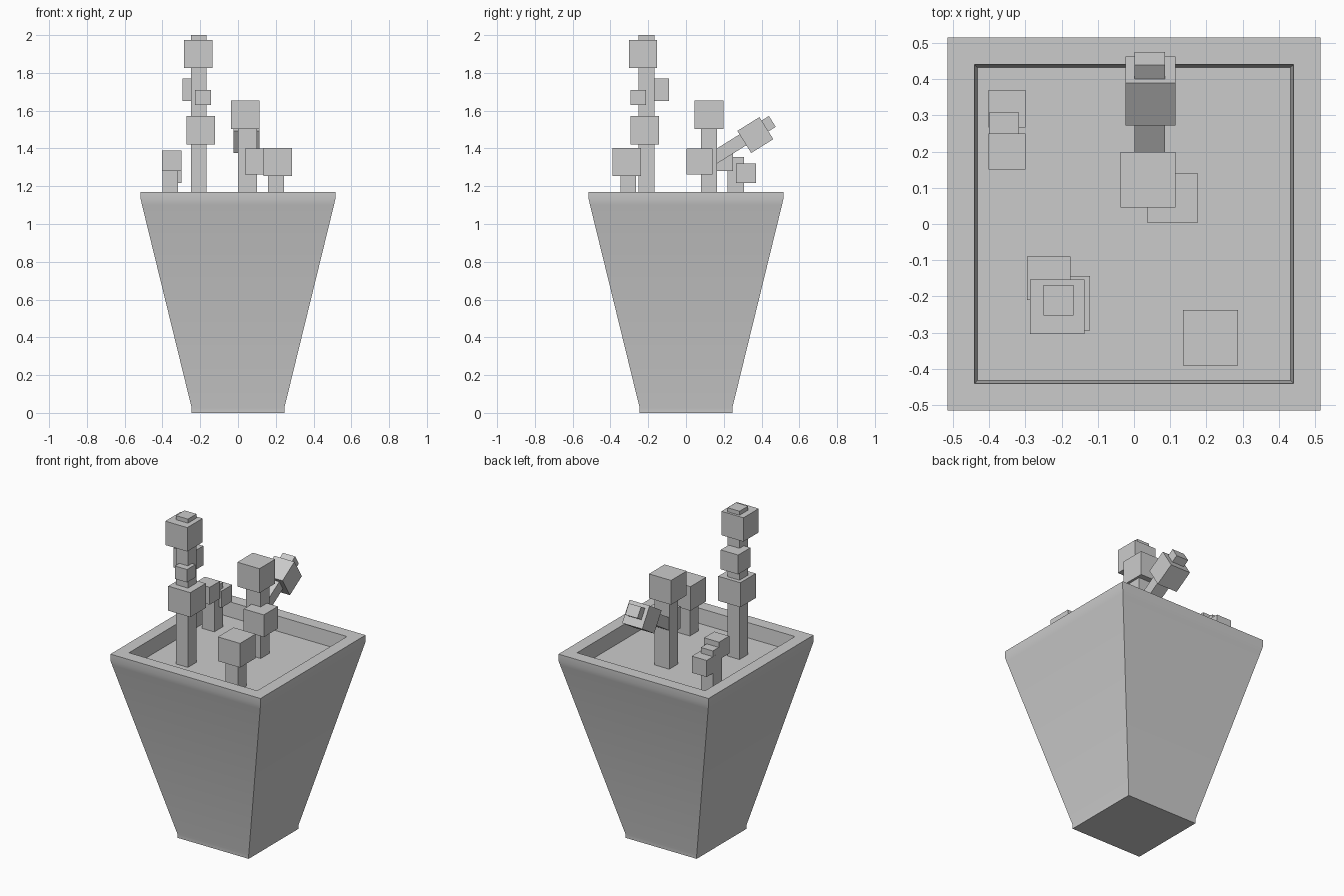
import bpy, bmesh, math
from mathutils import Matrix, Vector

if "Cube" in bpy.data.objects:
    bpy.data.objects.remove(bpy.data.objects["Cube"])

SOIL = 1.08


def finish(bm, name, mat=None):
    bmesh.ops.recalc_face_normals(bm, faces=bm.faces)
    me = bpy.data.meshes.new(name)
    bm.to_mesh(me)
    bm.free()
    ob = bpy.data.objects.new(name, me)
    bpy.context.collection.objects.link(ob)
    if mat:
        ob.matrix_world = mat
    return ob


def box(name, lo, hi, mat=None):
    lo, hi = Vector(lo), Vector(hi)
    bm = bmesh.new()
    bmesh.ops.create_cube(bm, size=1)
    bmesh.ops.scale(bm, vec=hi - lo, verts=bm.verts)
    bmesh.ops.translate(bm, vec=(lo + hi) / 2, verts=bm.verts)
    return finish(bm, name, mat)


# square tapered planter: stacked square rings (half width, height)
profile = [(0.245, 0), (0.245, 0.025), (0.508, 1.10), (0.515, 1.13), (0.515, 1.17),
           (0.44, 1.17), (0.432, SOIL)]
bm = bmesh.new()
rings = [[bm.verts.new((sx * r, sy * r, z)) for sx, sy in ((-1, -1), (1, -1), (1, 1), (-1, 1))]
         for r, z in profile]
for a, b in zip(rings, rings[1:]):
    for i in range(4):
        j = (i + 1) % 4
        bm.faces.new((a[i], a[j], b[j], b[i]))
bm.faces.new(rings[0][::-1])
bm.faces.new(rings[-1])
pot = finish(bm, "planter")
bpy.context.view_layer.objects.active = pot
pot.select_set(True)
bpy.ops.object.shade_smooth_by_angle(angle=math.radians(30))

# tall plant
box("tall_stem", (-0.25, -0.252, SOIL), (-0.167, -0.168, 2.0))
box("tall_top_leaf", (-0.287, -0.303, 1.827), (-0.136, -0.153, 1.975))
box("tall_lower_leaf", (-0.273, -0.294, 1.42), (-0.121, -0.143, 1.572))
box("tall_back_leaf", (-0.295, -0.21, 1.65), (-0.175, -0.09, 1.77))
box("tall_small_leaf", (-0.227, -0.295, 1.63), (-0.143, -0.213, 1.71))

# middle plant
box("middle_stem", (0.0, 0.08, SOIL), (0.1, 0.164, 1.6))
box("middle_top_leaf", (-0.037, 0.046, 1.503), (0.115, 0.199, 1.654))
box("middle_side_leaf", (0.037, 0.003, 1.262), (0.175, 0.141, 1.4))

# leaning branch: local y runs along the branch, origin at its outer tip
lean = Matrix.Translation((0.043, 0.457, 1.543)) @ Matrix.Rotation(math.radians(32), 4, 'X')
box("branch_stem", (-0.042, -0.397, -0.034), (0.042, 0, 0.034), lean)
head = Matrix.Translation((0.046, 0.367, 1.471)) @ Matrix.Rotation(math.radians(32), 4, 'X')
box("branch_leaf", (-0.069,) * 3, (0.069,) * 3, head)

# short front plant
box("short_stem", (0.158, -0.348, SOIL), (0.243, -0.264, 1.35))
box("short_leaf", (0.135, -0.39, 1.253), (0.287, -0.237, 1.403))

# sprout in the back left corner
box("sprout_stem", (-0.4, 0.22, SOIL), (-0.317, 0.308, 1.355))
box("sprout_front_leaf", (-0.402, 0.15, 1.28), (-0.299, 0.25, 1.388))
box("sprout_back_leaf", (-0.401, 0.266, 1.217), (-0.299, 0.37, 1.32))
